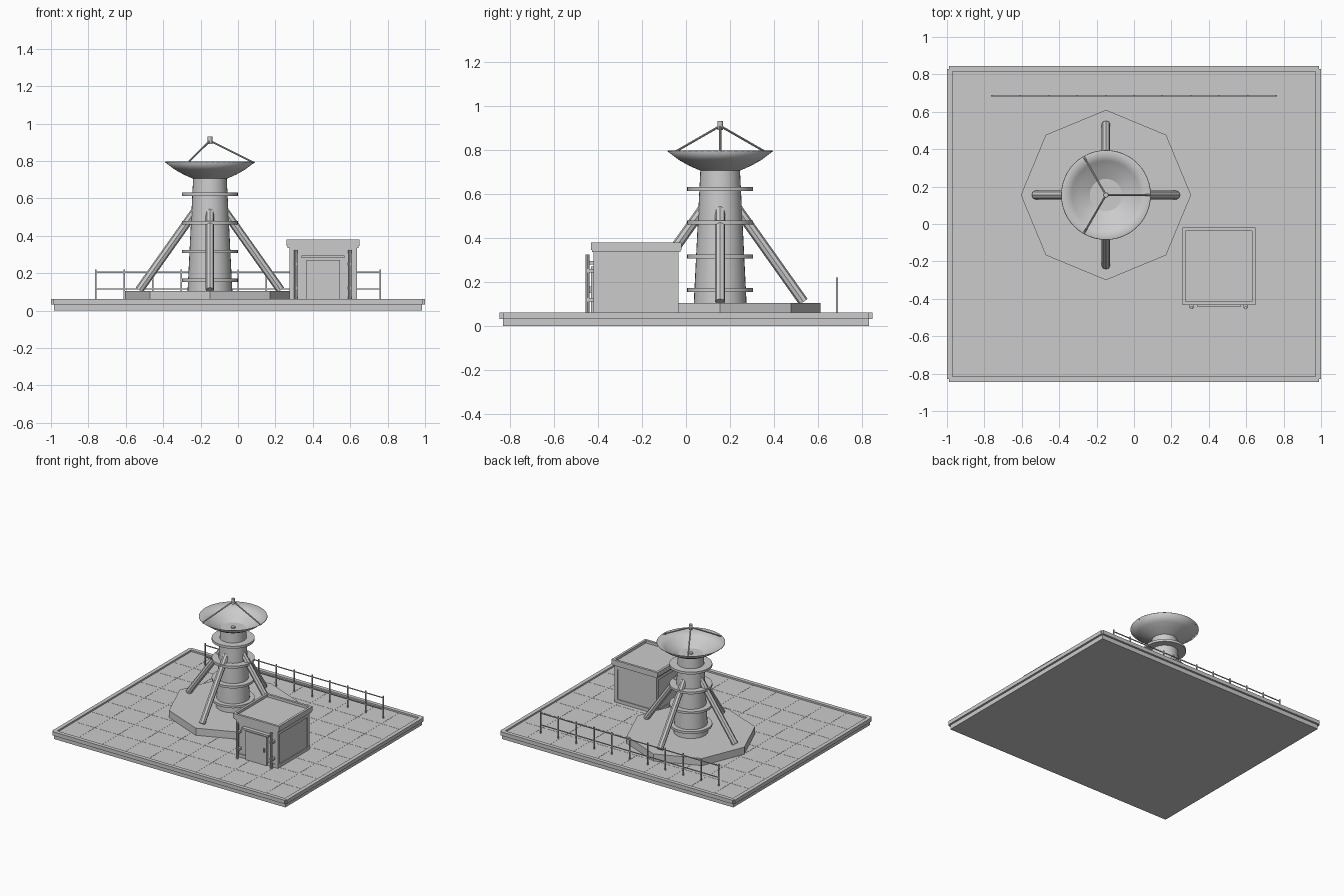
import bpy
import math
from mathutils import Vector

cube = bpy.data.objects.get("Cube")
if cube:
    bpy.data.objects.remove(cube, do_unlink=True)

grey = bpy.data.materials.new("plain_grey")
grey.use_nodes = True
COLOUR = (0.6, 0.6, 0.6, 1)
grey.diffuse_color = COLOUR
grey.node_tree.nodes["Principled BSDF"].inputs["Base Color"].default_value = COLOUR


def finish(name, smooth=False):
    ob = bpy.context.object
    ob.name = name
    ob.data.materials.clear()
    ob.data.materials.append(grey)
    if smooth:
        bpy.ops.object.shade_smooth_by_angle(angle=math.radians(35))
    return ob


def box(name, x0, x1, y0, y1, z0, z1):
    bpy.ops.mesh.primitive_cube_add(size=1, location=((x0 + x1) / 2, (y0 + y1) / 2, (z0 + z1) / 2))
    bpy.context.object.scale = (x1 - x0, y1 - y0, z1 - z0)
    return finish(name)


def rod(name, a, b, r, sides=8, r2=None):
    a, b = Vector(a), Vector(b)
    bpy.ops.mesh.primitive_cone_add(vertices=sides, radius1=r, radius2=r if r2 is None else r2,
                                    depth=(b - a).length, location=(a + b) / 2)
    bpy.context.object.rotation_euler = (b - a).to_track_quat("Z", "Y").to_euler()
    return finish(name, sides > 6)


def frame(name, x0, x1, y0, y1, z0, z1, t):
    """Four bars round a rectangle."""
    box(name + "_front", x0, x1, y0, y0 + t, z0, z1)
    box(name + "_back", x0, x1, y1 - t, y1, z0, z1)
    box(name + "_right", x0, x0 + t, y0 + t, y1 - t, z0, z1)
    box(name + "_left", x1 - t, x1, y0 + t, y1 - t, z0, z1)


# Platform with curb and floor joints
FLOOR = 0.05
box("platform_slab", -0.985, 0.985, -0.83, 0.83, 0, FLOOR)
for s in (-1, 1):
    box("long_curb", -0.99, 0.99, s * 0.83 - 0.015, s * 0.83 + 0.015, 0.033, 0.062)
    box("short_curb", s * 0.985 - 0.015, s * 0.985 + 0.015, -0.83, 0.83, 0.033, 0.062)
for i in range(-4, 5):
    box("floor_joint_y", i * 0.2 - 0.002, i * 0.2 + 0.002, -0.81, 0.81, FLOOR - 0.002, FLOOR + 0.001)
for i in range(-3, 4):
    box("floor_joint_x", -0.97, 0.97, i * 0.2 - 0.002, i * 0.2 + 0.002, FLOOR - 0.002, FLOOR + 0.001)

# Tower on its octagonal pad
CX, CY = -0.15, 0.155


def around(radius, degrees, z):
    a = math.radians(degrees)
    return (CX + radius * math.cos(a), CY + radius * math.sin(a), z)


bpy.ops.mesh.primitive_cylinder_add(vertices=8, radius=0.455, depth=0.06, location=(CX, CY, 0.075))
pad = finish("tower_pad")
pad.rotation_euler.z = math.pi / 2
rod("tower_shaft", (CX, CY, 0.1), (CX, CY, 0.705), 0.12, 32, 0.09)
for i in range(4):
    z = 0.163 + i * 0.153
    rod("tower_ring", (CX, CY, z - 0.009), (CX, CY, z + 0.009), 0.15, 32)
for i in range(4):
    rod("support_leg", around(0.378, i * 90, 0.11), around(0.08, i * 90, 0.53), 0.023)

# Dish: thin revolved bowl with feed and struts
profile = [(0, 0.702), (0.09, 0.705), (0.14, 0.727), (0.185, 0.752), (0.24, 0.793)]
SIDES = 48
verts = [around(r, 360 * k / SIDES, z) for r, z in profile[1:] for k in range(SIDES)]
faces = [tuple(range(SIDES))]
for j in range(len(profile) - 2):
    for k in range(SIDES):
        n = (k + 1) % SIDES
        faces.append((j * SIDES + k, j * SIDES + n, (j + 1) * SIDES + n, (j + 1) * SIDES + k))
mesh = bpy.data.meshes.new("dish")
mesh.from_pydata(verts, [], faces)
dish = bpy.data.objects.new("dish", mesh)
bpy.context.collection.objects.link(dish)
bpy.ops.object.select_all(action="DESELECT")
dish.select_set(True)
bpy.context.view_layer.objects.active = dish
finish("dish", True)
shell = dish.modifiers.new("thickness", "SOLIDIFY")
shell.thickness = 0.004
rod("dish_hub", (CX, CY, 0.70), (CX, CY, 0.715), 0.015, 12)
rod("dish_feed", (CX, CY, 0.89), (CX, CY, 0.93), 0.013, 12)
for i in range(3):
    rod("feed_strut", around(0.237, i * 120, 0.79), around(0, 0, 0.908), 0.005)

# Equipment shed
X0, X1, Y0, Y1 = 0.275, 0.635, -0.42, -0.035
box("shed_body", X0 + 0.006, X1 - 0.006, Y0 + 0.006, Y1 - 0.006, FLOOR, 0.35)
for x in (X0, X1 - 0.025):
    for y in (Y0, Y1 - 0.025):
        box("shed_corner_post", x, x + 0.025, y, y + 0.025, FLOOR, 0.34)
frame("shed_base_trim", X0, X1, Y0, Y1, FLOOR, 0.075, 0.012)
frame("shed_upper_trim", X0, X1, Y0, Y1, 0.305, 0.335, 0.012)
box("shed_roof", 0.265, 0.645, -0.427, -0.025, 0.335, 0.36)
frame("roof_parapet", 0.258, 0.65, -0.432, -0.02, 0.345, 0.38, 0.018)
box("shed_door", 0.365, 0.545, -0.43, -0.41, FLOOR, 0.27)
box("door_canopy", 0.34, 0.57, -0.443, -0.41, 0.28, 0.295)
box("door_handle", 0.52, 0.53, -0.438, -0.425, 0.15, 0.18)
for x in (0.308, 0.597):
    rod("wall_pipe", (x, -0.447, FLOOR), (x, -0.447, 0.325), 0.009)
    for z in (0.12, 0.25):
        box("pipe_bracket", x - 0.012, x + 0.012, -0.45, -0.41, z - 0.008, z + 0.008)

# Back railing
for i in range(11):
    x = -0.76 + i * 0.152
    box("railing_post", x - 0.004, x + 0.004, 0.681, 0.689, FLOOR, 0.22)
for z in (0.115, 0.205):
    box("railing_bar", -0.76, 0.76, 0.682, 0.688, z - 0.003, z + 0.003)
